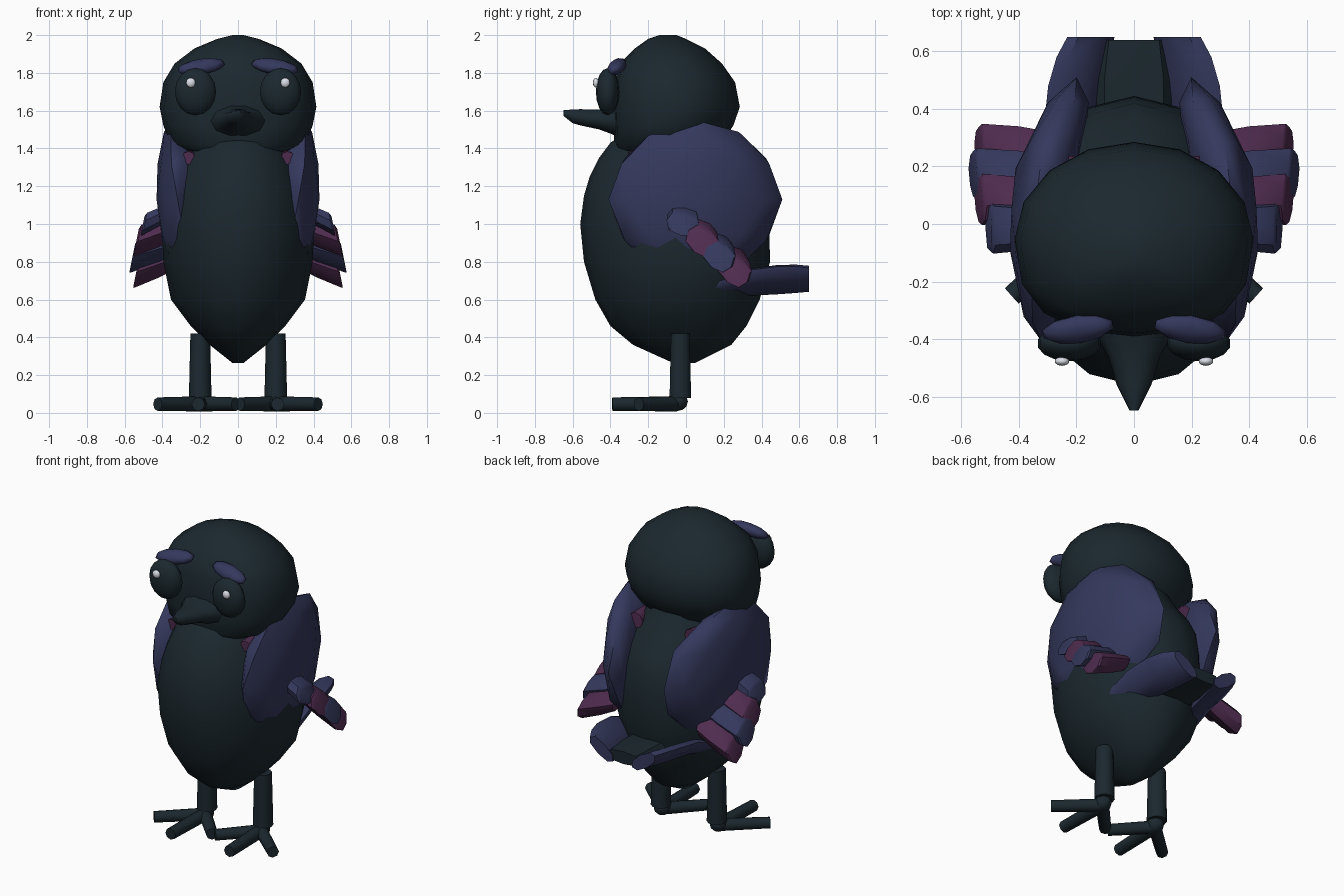
import bpy, bmesh, math
from mathutils import Vector, Matrix

if "Cube" in bpy.data.objects:
    bpy.data.objects.remove(bpy.data.objects["Cube"])


def material(name, rgb):
    m = bpy.data.materials.new(name)
    m.diffuse_color = (*rgb, 1)
    m.use_nodes = True
    m.node_tree.nodes["Principled BSDF"].inputs["Base Color"].default_value = m.diffuse_color
    return m


DARK = material("dark_teal", (0.011, 0.021, 0.028))
BLUE = material("dusk_blue", (0.035, 0.040, 0.108))
PLUM = material("plum", (0.078, 0.025, 0.078))
WHITE = material("white", (0.75, 0.78, 0.85))


def finish(name, bm, mat, angle=50):
    bmesh.ops.recalc_face_normals(bm, faces=bm.faces[:])
    me = bpy.data.meshes.new(name)
    bm.to_mesh(me)
    bm.free()
    ob = bpy.data.objects.new(name, me)
    bpy.context.collection.objects.link(ob)
    me.materials.append(mat)
    bpy.ops.object.select_all(action='DESELECT')
    ob.select_set(True)
    bpy.context.view_layer.objects.active = ob
    bpy.ops.object.shade_smooth_by_angle(angle=math.radians(angle))
    return ob


def loft(name, rings, mat, angle=50):
    """Skin a list of point rings and cap both ends."""
    bm = bmesh.new()
    loops = [[bm.verts.new(p) for p in r] for r in rings]
    n = len(loops[0])
    for a, b in zip(loops, loops[1:]):
        for i in range(n):
            j = (i + 1) % n
            bm.faces.new((a[i], a[j], b[j], b[i]))
    bm.faces.new(loops[0])
    bm.faces.new(loops[-1])
    return finish(name, bm, mat, angle)


def oval(n, p=2.0, p_low=None):
    """Unit superellipse points, optionally squarer on the lower half."""
    pts = []
    for i in range(n):
        a = 2 * math.pi * i / n
        c, s = math.cos(a), math.sin(a)
        e = 2 / (p_low if p_low and s < 0 else p)
        pts.append((math.copysign(abs(c) ** e, c), math.copysign(abs(s) ** e, s)))
    return pts


def upright(name, table, mat, section):
    """Loft from rows of height, front y, back y, half width."""
    rings = [[(w * c, (f + b) / 2 + (b - f) / 2 * s, z) for c, s in section]
             for z, f, b, w in table]
    return loft(name, rings, mat, 60)


def ball(name, centre, radii, mat, rot=(0, 0, 0), segs=14):
    bm = bmesh.new()
    bmesh.ops.create_uvsphere(bm, u_segments=segs, v_segments=segs // 2 + 1, radius=1)
    turn = Matrix.Rotation(rot[2], 4, 'Z') @ Matrix.Rotation(rot[1], 4, 'Y') @ Matrix.Rotation(rot[0], 4, 'X')
    bm.transform(Matrix.Translation(centre) @ turn @ Matrix.Diagonal((*radii, 1)))
    return finish(name, bm, mat, 80)


def rod(name, a, b, ra, rb, mat, n=10):
    a, b = Vector(a), Vector(b)
    q = (b - a).to_track_quat('Z', 'Y')
    return loft(name, [[p + q @ Vector((r * c, r * s, 0)) for c, s in oval(n)]
                       for p, r in ((a, ra), (b, rb))], mat)


# Body and head
upright("body", [(.265, -.07, .05, .03), (.36, -.28, .24, .15), (.46, -.40, .32, .25),
                 (.60, -.48, .39, .355), (.80, -.54, .445, .395), (1.0, -.56, .44, .405),
                 (1.15, -.54, .42, .38), (1.25, -.51, .37, .345), (1.35, -.46, .29, .30),
                 (1.43, -.40, .24, .25), (1.5, -.30, .2, .2)], DARK, oval(16))
upright("head", [(1.36, -.36, .08, .20), (1.42, -.38, .18, .355), (1.52, -.385, .25, .395),
                 (1.62, -.39, .285, .415), (1.75, -.38, .26, .395), (1.85, -.35, .19, .335),
                 (1.93, -.27, .10, .23), (1.98, -.20, .0, .11), (2.0, -.14, -.05, .03)],
        DARK, oval(16, 2.0, 2.5))

# Beak tapering out of the face
loft("beak", [[(w * c, y, z + h * s) for c, s in oval(10)] for y, z, w, h in
              ((-.33, 1.54, .17, .10), (-.40, 1.55, .125, .075), (-.46, 1.553, .09, .055),
               (-.56, 1.565, .06, .045), (-.60, 1.57, .04, .038), (-.648, 1.587, .016, .016))],
     DARK, 60)

# Tail: dark centre plate at the bottom of the trough
loft("tail_centre", [[(w * c, y, z + h * s) for c, s in oval(8, 3)] for y, z, w, h in
                     ((.30, .68, .13, .05), (.50, .69, .13, .045), (.64, .69, .11, .04))], DARK, 40)

for sx, side in ((1, "left"), (-1, "right")):
    # Eye, glint and brow
    ball(f"eye_{side}", (sx * .225, -.415, 1.70), (.112, .062, .125), DARK)
    ball(f"glint_{side}", (sx * .25, -.477, 1.748), (.026, .016, .026), WHITE, segs=10)
    ball(f"brow_{side}", (sx * .195, -.366, 1.833), (.13, .052, .038), BLUE,
         (.5, sx * .16, sx * -.14), 10)

    # Wing: a flattened ball wrapped around the body, thicker on the inside
    bm = bmesh.new()
    bmesh.ops.create_icosphere(bm, subdivisions=2, radius=1)
    for v in bm.verts:
        y, z = .05 + .46 * v.co.y, 1.13 + .42 * v.co.z
        x = .345 + (.092 if v.co.x > 0 else .15) * v.co.x
        x -= .56 * max(y, 0) ** 2 + .15 * min(y, 0) ** 2
        v.co = (sx * (x - .11 * max(0, 1.1 - z) * min(1, max(0, (y + .3) / .3))), y, z)
    finish(f"wing_{side}", bm, BLUE, 50)

    # Plum lining between wing and neck
    rod(f"shoulder_lining_{side}", (sx * .20, .235, 1.37), (sx * .262, -.30, 1.35),
        .05, .035, PLUM, 8)

    # Row of blunt feathers stepping down and back
    for k, (y, z, tip) in enumerate(((-.015, 1.0, .505), (.085, .91, .54),
                                     (.175, .83, .56), (.26, .75, .54))):
        t = math.radians(-38 if k else -12)
        rings = []
        for x, dz, s in ((.30, .08, .7), (.40, .045, .9), (tip - .012, 0, 1), (tip, -.01, .88)):
            ring = []
            for c, d in oval(8, 2.6):
                u, v = .09 * s * c, (.072 if k else .06) * s * d
                dy, dv = u * math.cos(t) - v * math.sin(t), u * math.sin(t) + v * math.cos(t)
                ring.append((sx * (x - .2 * dv), y + dy, z + dz + dv))
            rings.append(ring)
        loft(f"side_feather_{k + 1}_{side}", rings, PLUM if k % 2 else BLUE, 40)

    # Outer tail feather, raised on the outside
    rings = []
    t = math.radians(35)
    for y, x, z, w, h in ((.16, .28, .66, .05, .03), (.32, .225, .69, .11, .038),
                          (.48, .20, .705, .12, .042), (.58, .175, .71, .115, .042),
                          (.65, .15, .71, .10, .042)):
        rings.append([(sx * (x + w * c * math.cos(t) - h * s * math.sin(t)), y,
                       z + w * c * math.sin(t) + h * s * math.cos(t)) for c, s in oval(8, 2.4)])
    loft(f"tail_feather_{side}", rings, BLUE, 45)

    # Leg, ankle and three toes
    foot = (sx * .2, -.05, .048)
    rod(f"leg_{side}", (sx * .2, -.03, .08), (sx * .2, -.03, .42), .06, .052, DARK)
    ball(f"ankle_{side}", (sx * .2, -.045, .06), (.052, .055, .05), DARK, segs=10)
    for k, (tx, ty) in enumerate(((.425, -.25), (.21, -.39), (.01, -.25))):
        rod(f"toe_{k + 1}_{side}", foot, (sx * tx, ty, .046), .04, .036, DARK, 8)
